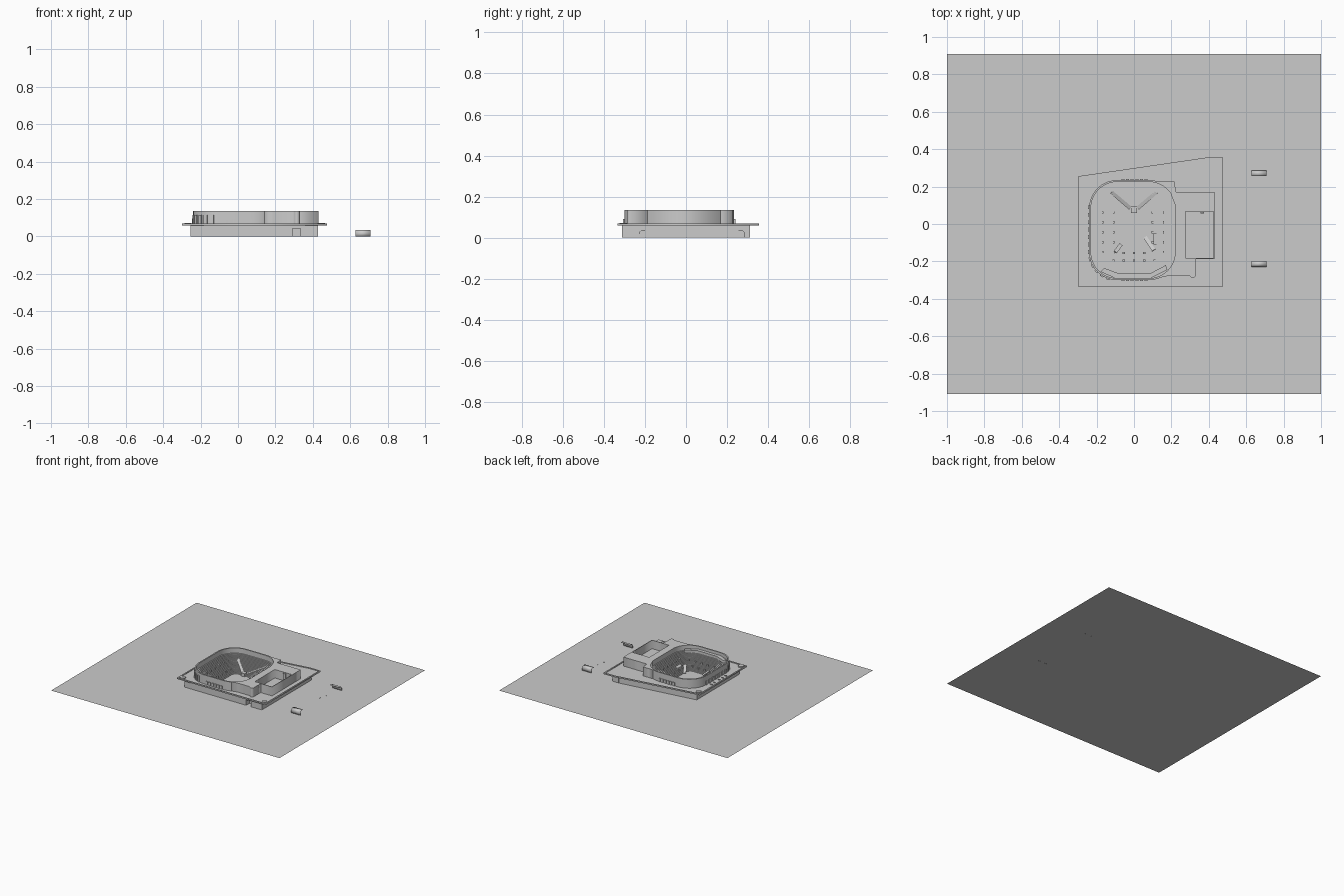
import bpy, bmesh, math
from mathutils import Vector, Matrix

if "Cube" in bpy.data.objects:
    bpy.data.objects.remove(bpy.data.objects["Cube"])

CX, CY = -0.005, -0.0325
TOP, DECK = 0.135, 0.064


def mesh_object(name, bm):
    bmesh.ops.recalc_face_normals(bm, faces=bm.faces)
    me = bpy.data.meshes.new(name)
    bm.to_mesh(me)
    bm.free()
    ob = bpy.data.objects.new(name, me)
    bpy.context.collection.objects.link(ob)
    return ob


def rounded(hx, hy, r, seg=10):
    """Rounded rectangle around the bowl centre."""
    pts = []
    for k, (sx, sy) in enumerate([(1, 1), (-1, 1), (-1, -1), (1, -1)]):
        for i in range(seg + 1):
            a = math.pi / 2 * (k + i / seg)
            pts.append((CX + sx * (hx - r) + r * math.cos(a),
                        CY + sy * (hy - r) + r * math.sin(a)))
    return pts


def slab(name, loops, z0, z1):
    """Filled outline (further loops are holes) extruded from z0 to z1."""
    cu = bpy.data.curves.new(name, 'CURVE')
    cu.dimensions, cu.fill_mode = '2D', 'BOTH'
    cu.extrude = (z1 - z0) / 2
    for pts in loops:
        sp = cu.splines.new('POLY')
        sp.points.add(len(pts) - 1)
        for p, (x, y) in zip(sp.points, pts):
            p.co = (x, y, 0, 1)
        sp.use_cyclic_u = True
    ob = bpy.data.objects.new(name, cu)
    bpy.context.collection.objects.link(ob)
    ob.location.z = (z0 + z1) / 2
    bpy.ops.object.select_all(action='DESELECT')
    bpy.context.view_layer.objects.active = ob
    ob.select_set(True)
    bpy.ops.object.convert(target='MESH')
    return bpy.context.object


def rect(x0, x1, y0, y1):
    return [(x0, y0), (x1, y0), (x1, y1), (x0, y1)]


def boxes(name, items):
    """Several boxes (centre, size, turn about z) in one object."""
    bm = bmesh.new()
    for c, s, turn in items:
        m = Matrix.Translation(c) @ Matrix.Rotation(turn, 4, 'Z') @ Matrix.Diagonal((*s, 1))
        bmesh.ops.create_cube(bm, size=1, matrix=m)
    return mesh_object(name, bm)


def lofted(name, rings, cap=False):
    bm = bmesh.new()
    vs = [[bm.verts.new((x, y, z)) for x, y in pts] for pts, z in rings]
    for a, b in zip(vs, vs[1:]):
        n = len(a)
        for i in range(n):
            bm.faces.new((a[i], a[(i + 1) % n], b[(i + 1) % n], b[i]))
    if cap:
        bm.faces.new(vs[-1])
    ob = mesh_object(name, bm)
    return ob


# Site sheet
bm = bmesh.new()
bmesh.ops.create_grid(bm, x_segments=1, y_segments=1, size=1, matrix=Matrix.Diagonal((1, 0.91, 1, 1)))
mesh_object("site_ground", bm)

# Deck with bowl opening and parapet
deck = [(-0.3, -0.335), (0.475, -0.335), (0.475, 0.355), (0.385, 0.355), (-0.3, 0.255)]
inset = [(-0.29, -0.325), (0.465, -0.325), (0.465, 0.346), (0.386, 0.346), (-0.29, 0.246)]
opening = rounded(0.227, 0.259, 0.142)
slab("podium_deck", [deck, opening], 0.059, DECK)
slab("deck_parapet", [deck, inset], DECK, 0.069)

# Base walls, with a doorway in the front
base = [(0.425, -0.31), (0.425, 0.31), (0.37, 0.31), (-0.25, 0.225), (-0.25, -0.31)]
items = []
for a, b in zip(base, base[1:]):
    a, b = Vector((*a, 0.03)), Vector((*b, 0.03))
    d = b - a
    items.append(((a + b) / 2, (d.length, 0.006, 0.06), math.atan2(d.y, d.x)))
for x0, x1, z0 in ((-0.25, 0.29, 0), (0.29, 0.335, 0.042), (0.335, 0.425, 0)):
    items.append((((x0 + x1) / 2, -0.31, (z0 + 0.06) / 2), (x1 - x0, 0.006, 0.06 - z0), 0))
boxes("base_walls", items)
boxes("doorway_recess", [((0.3125, -0.27, 0.021), (0.045, 0.004, 0.042), 0),
                         ((0.29, -0.29, 0.021), (0.002, 0.04, 0.042), 0),
                         ((0.335, -0.29, 0.021), (0.002, 0.04, 0.042), 0)])

# Bowl shell
lofted("bowl_wall", [(rounded(0.235, 0.2675, 0.15), DECK), (rounded(0.235, 0.2675, 0.15), TOP),
                     (rounded(0.225, 0.2575, 0.14), TOP), (rounded(0.225, 0.2575, 0.14), 0.095)])

# Stepped seating down to the floor
N = 18


def tier(t):
    return (0.225 - 0.150 * t, 0.2575 - 0.155 * t, 0.14 - 0.10 * t)


rings = []
for i in range(N):
    z = 0.095 - 0.085 * i / N
    rings += [(rounded(*tier(i / N)), z), (rounded(*tier((i + 1) / N)), z)]
rings.append((rounded(*tier(1)), 0.010))
lofted("seating_tiers", rings, cap=True)

# Entry openings on the tiers
items = []
for s in (-1, 1):
    for x, z in ((0.165, 0.066), (0.105, 0.032)):
        for k in range(6):
            items.append(((CX + s * x, -0.15 + 0.053 * k, z), (0.012, 0.012, 0.014), 0))
for y, z in ((-0.195, 0.058), (-0.155, 0.035)):
    for k in range(5):
        items.append(((-0.11 + 0.055 * k, y, z), (0.012, 0.012, 0.014), 0))
boxes("seating_entries", items)

# Sloping aisles at the corners
bm = bmesh.new()
for p, q in (((-0.02, 0.085, 0.025), (-0.12, 0.17, 0.072)), ((0.02, 0.085, 0.025), (0.12, 0.17, 0.072)),
             ((-0.07, -0.11, 0.018), (-0.10, -0.15, 0.045)), ((0.06, -0.07, 0.014), (0.105, -0.14, 0.042))):
    p, q = Vector(p), Vector(q)
    m = Matrix.Translation((p + q) / 2) @ (q - p).to_track_quat('X', 'Z').to_matrix().to_4x4()
    bmesh.ops.create_cube(bm, size=1, matrix=m @ Matrix.Diagonal(((q - p).length, 0.02, 0.006, 1)))
mesh_object("corner_aisles", bm)
boxes("centre_stage", [((0, 0.075, 0.022), (0.03, 0.035, 0.024), 0),
                       ((0.115, -0.08, 0.04), (0.02, 0.06, 0.02), 0)])

# Front gallery inside the bowl
slab("front_gallery", [[(-0.16, -0.235), (-0.08, -0.265), (0.085, -0.265), (0.17, -0.22),
                        (0.178, -0.245), (0.085, -0.292), (-0.095, -0.292), (-0.18, -0.255)]], 0.09, 0.112)

# Side buildings
slab("side_building", [[(0.222, -0.188), (0.43, -0.188), (0.43, 0.17), (0.222, 0.17)],
                       rect(0.276, 0.425, -0.183, 0.066)], DECK, TOP)
slab("court_floor", [rect(0.276, 0.425, -0.183, 0.066)], DECK, 0.068)
boxes("court_post", [((0.365, 0.06, 0.1), (0.02, 0.008, 0.06), 0)])
slab("back_annex", [[(0.13, 0.226), (0.217, 0.226), (0.224, 0.17), (0.224, 0.09), (0.186, 0.19)]], DECK, TOP)
corner = [(0.315 + 0.016 * math.cos(a), -0.272 + 0.016 * math.sin(a))
          for a in [math.radians(-150 + 25 * i) for i in range(8)]]
slab("front_annex", [[(0.12, -0.291), (0.19, -0.276), (0.295, -0.276)] + corner
                     + [(0.331, -0.187), (0.224, -0.187), (0.186, -0.255)]], DECK, TOP)

# Round planters at the deck corners
bm = bmesh.new()
for x, y in ((-0.267, 0.222), (-0.267, -0.305), (0.445, -0.305)):
    bmesh.ops.create_cone(bm, cap_ends=True, segments=20, radius1=0.019, radius2=0.019, depth=0.008,
                          matrix=Matrix.Translation((x, y, 0.068)))
mesh_object("deck_planters", bm)

# Door frames round the bowl
items = []
for k in range(6):
    x = -0.06 + 0.025 * k
    items += [((x, -0.302, 0.078), (0.016, 0.008, 0.026), 0), ((x, 0.237, 0.078), (0.016, 0.008, 0.026), 0)]
for k in range(7):
    items.append(((-0.241, -0.15 + 0.04 * k, 0.08), (0.008, 0.02, 0.03), 0))
for a in range(195, 265, 14):
    r = math.radians(a)
    items.append(((CX - 0.085 + 0.152 * math.cos(r), CY - 0.1175 + 0.152 * math.sin(r), 0.09),
                  (0.008, 0.02, 0.05), r))
boxes("bowl_doors", items)
boxes("deck_benches", [((-0.27, y, 0.067), (0.016, 0.006, 0.008), 0) for y in (-0.11, -0.07, -0.03, 0.03, 0.07)])

# Two curved shelters, open towards each other
for name, y, s in (("front_shelter", -0.229, 1), ("back_shelter", 0.286, -1)):
    prof = [(0, 0), (0, 0.016)] + [(0.014 - 0.014 * math.cos(a), 0.016 + 0.018 * math.sin(a))
                                   for a in [math.radians(15 * i) for i in range(1, 7)]] + [(0.03, 0.034)]
    bm = bmesh.new()
    rows = [[bm.verts.new((x, y + s * u, v)) for u, v in prof] for x in (0.627, 0.708)]
    for i in range(len(prof) - 1):
        bm.faces.new((rows[0][i], rows[0][i + 1], rows[1][i + 1], rows[1][i]))
    ob = mesh_object(name, bm)
    mod = ob.modifiers.new("thickness", 'SOLIDIFY')
    mod.thickness = 0.002
    mod.offset = 0

# Small markers on the ground
boxes("ground_markers", [((x, y, 0.002), (0.004, 0.004, 0.004), 0)
                         for x, y in ((0.655, 0.09), (0.672, 0.145))])

# Smooth the bowl's curved wall
bpy.ops.object.select_all(action='DESELECT')
for n in ("bowl_wall", "front_shelter", "back_shelter"):
    bpy.data.objects[n].select_set(True)
    bpy.context.view_layer.objects.active = bpy.data.objects[n]
bpy.ops.object.shade_smooth_by_angle(angle=math.radians(30))
